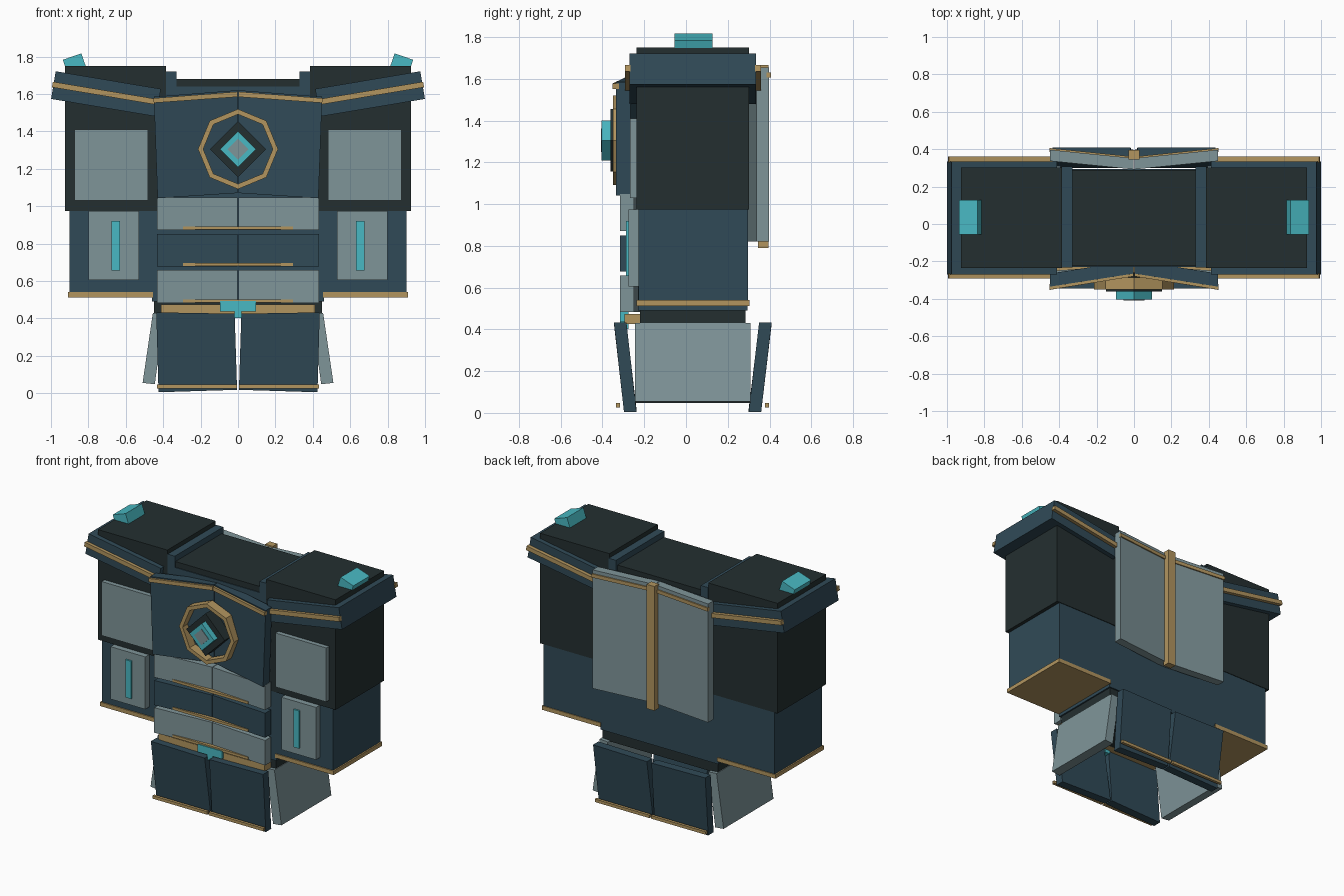
import bpy, bmesh, math
from mathutils import Matrix, Vector

if "Cube" in bpy.data.objects:
    bpy.data.objects.remove(bpy.data.objects["Cube"], do_unlink=True)


def material(name, rgb):
    lin = [((c / 255 + 0.055) / 1.055) ** 2.4 for c in rgb] + [1.0]
    m = bpy.data.materials.new(name)
    m.use_nodes = True
    m.diffuse_color = lin
    m.node_tree.nodes["Principled BSDF"].inputs["Base Color"].default_value = lin
    return m


NAVY = material("navy armour", (48, 74, 87))
DARK = material("dark cloth", (36, 47, 48))
GREY = material("grey plate", (127, 149, 153))
GOLD = material("gold trim", (178, 149, 95))
CYAN = material("cyan glow", (73, 185, 195))


def finish(name, bm, mat):
    bmesh.ops.recalc_face_normals(bm, faces=bm.faces)
    me = bpy.data.meshes.new(name)
    bm.to_mesh(me)
    bm.free()
    me.materials.append(mat)
    ob = bpy.data.objects.new(name, me)
    bpy.context.collection.objects.link(ob)
    return ob


def block(name, mat, x, y, z, tilt=0.0):
    """Box from (min, max) ranges, tilted in degrees about its own y axis."""
    size = [r[1] - r[0] for r in (x, y, z)]
    mid = Vector([(r[0] + r[1]) / 2 for r in (x, y, z)])
    bm = bmesh.new()
    bmesh.ops.create_cube(bm, size=1, matrix=Matrix.Translation(mid)
                          @ Matrix.Rotation(math.radians(tilt), 4, 'Y')
                          @ Matrix.Diagonal((*size, 1)))
    return finish(name, bm, mat)


def slab(name, mat, corners, depth):
    """Plate with a polygon face, extruded along y by depth."""
    bm = bmesh.new()
    face = bm.faces.new([bm.verts.new(c) for c in corners])
    ext = bmesh.ops.extrude_face_region(bm, geom=[face])["geom"]
    moved = [v for v in ext if isinstance(v, bmesh.types.BMVert)]
    bmesh.ops.translate(bm, verts=moved, vec=(0, depth, 0))
    return finish(name, bm, mat)


def pair_block(name, mat, x, y, z, tilt=0.0):
    """Box on the left side and its mirror on the right."""
    block("left_" + name, mat, x, y, z, tilt)
    block("right_" + name, mat, (-x[1], -x[0]), y, z, -tilt)


def pair_slab(name, mat, corners, depth):
    slab("left_" + name, mat, corners, depth)
    slab("right_" + name, mat, [(-x, y, z) for x, y, z in corners], depth)


def diamond(name, mat, radius, y0, y1, z):
    pts = [(radius, y0, z), (0, y0, z + radius), (-radius, y0, z), (0, y0, z - radius)]
    slab(name, mat, pts, y1 - y0)


# Torso, neck and waist
block("torso", NAVY, (-0.46, 0.46), (-0.23, 0.295), (0.49, 1.64))
block("neck_top", DARK, (-0.34, 0.34), (-0.225, 0.29), (1.5, 1.68))
block("waist", DARK, (-0.45, 0.45), (-0.22, 0.285), (0.42, 0.50))
pair_block("neck_strap", NAVY, (0.33, 0.387), (-0.232, 0.308), (1.5, 1.72))

# Upper arms with front panels
pair_block("upper_arm", DARK, (0.385, 0.925), (-0.236, 0.302), (0.975, 1.75))
pair_block("upper_arm_panel", GREY, (0.48, 0.875), (-0.268, -0.23), (1.03, 1.41))

# Forearms with panel, light strip and cuff
pair_block("forearm", NAVY, (0.45, 0.90), (-0.228, 0.298), (0.53, 0.98))
pair_block("forearm_panel", GREY, (0.53, 0.80), (-0.275, -0.22), (0.605, 0.974))
pair_block("forearm_light", CYAN, (0.632, 0.676), (-0.287, -0.27), (0.655, 0.92))
pair_block("cuff", GOLD, (0.455, 0.91), (-0.236, 0.304), (0.512, 0.54))

# Tilted shoulder rims, their trims and crystals
pair_block("shoulder_rim", NAVY, (0.421, 0.991), (-0.27, 0.335), (1.525, 1.675), -9.5)
pair_block("rim_trim_front", GOLD, (0.421, 0.996), (-0.292, -0.265), (1.588, 1.618), -9.5)
pair_block("rim_trim_back", GOLD, (0.421, 0.996), (0.33, 0.36), (1.588, 1.618), -9.5)
pair_block("shoulder_crystal", CYAN, (0.82, 0.925), (-0.055, 0.128), (1.712, 1.802), 19)

# Chest plate halves, folded inwards at the middle
pair_slab("chest_plate", NAVY, [(0.002, -0.265, 1.62), (0.45, -0.335, 1.585),
                                (0.43, -0.335, 1.042), (0.002, -0.265, 1.07)], 0.07)
pair_slab("chest_trim", GOLD, [(0.003, -0.28, 1.612), (0.452, -0.352, 1.577),
                               (0.45, -0.352, 1.552), (0.003, -0.28, 1.584)], 0.03)

# Chest emblem: octagonal ring, diamond backing and gem
EMBLEM_Z = 1.305
bm = bmesh.new()
rings = []
for radius, y in ((0.214, -0.35), (0.214, -0.285), (0.186, -0.285), (0.186, -0.35)):
    rings.append([bm.verts.new((radius * math.cos(i * math.pi / 4), y,
                                EMBLEM_Z + radius * math.sin(i * math.pi / 4)))
                  for i in range(8)])
for k in range(4):
    a, b = rings[k], rings[(k + 1) % 4]
    for i in range(8):
        j = (i + 1) % 8
        bm.faces.new((a[i], a[j], b[j], b[i]))
finish("emblem_ring", bm, GOLD)
diamond("emblem_backing", DARK, 0.15, -0.362, -0.26, EMBLEM_Z)
diamond("emblem_gem", CYAN, 0.096, -0.404, -0.35, EMBLEM_Z)
diamond("emblem_gem_centre", GREY, 0.056, -0.408, -0.40, EMBLEM_Z)

# Abdomen bands, each with a straight gold bar across the middle
for label, mat, low, high in (("upper", GREY, 0.872, 1.047), ("middle", NAVY, 0.677, 0.85),
                              ("lower", GREY, 0.482, 0.658)):
    pair_slab(label + "_abdomen_band", mat,
              [(0.002, -0.285, high), (0.432, -0.315, high),
               (0.432, -0.315, low), (0.002, -0.285, low)], 0.065)
    block(label + "_abdomen_bar", GOLD, (-0.295, 0.295), (-0.309, -0.27),
          (low + 0.002, low + 0.02))

# Belt and buckle
block("belt", GOLD, (-0.412, 0.412), (-0.295, -0.21), (0.425, 0.474))
slab("buckle", CYAN, [(x, -0.315, z) for x, z in (
    (-0.095, 0.492), (0.095, 0.492), (0.095, 0.437), (0.02, 0.437),
    (0.02, 0.402), (-0.02, 0.402), (-0.02, 0.437), (-0.095, 0.437))], 0.04)

# Front and back skirt plates with hem trims
for label, top, bottom, depth, hem in (("front", -0.345, -0.297, 0.06, -0.335),
                                       ("back", 0.41, 0.36, -0.06, 0.378)):
    pair_slab(label + "_skirt", NAVY, [(0.018, top, 0.425), (0.437, top, 0.432),
                                       (0.425, bottom, 0.005), (0.005, bottom, 0.018)], depth)
    pair_block(label + "_hem", GOLD, (0.006, 0.432), (hem, hem + 0.02), (0.026, 0.047))

# Flared side skirts
pair_slab("side_skirt", GREY, [(0.392, -0.245, 0.425), (0.455, -0.245, 0.43),
                               (0.51, -0.245, 0.055), (0.445, -0.245, 0.048)], 0.555)

# Back plate halves, top trim and spine
pair_slab("back_plate", GREY, [(0.002, 0.352, 1.655), (0.45, 0.397, 1.655),
                               (0.45, 0.397, 0.82), (0.002, 0.352, 0.82)], -0.06)
pair_slab("back_trim", GOLD, [(0.002, 0.36, 1.63), (0.452, 0.406, 1.63),
                              (0.452, 0.406, 1.605), (0.002, 0.36, 1.605)], -0.02)
block("back_spine", GOLD, (-0.03, 0.03), (0.345, 0.395), (0.79, 1.665))
